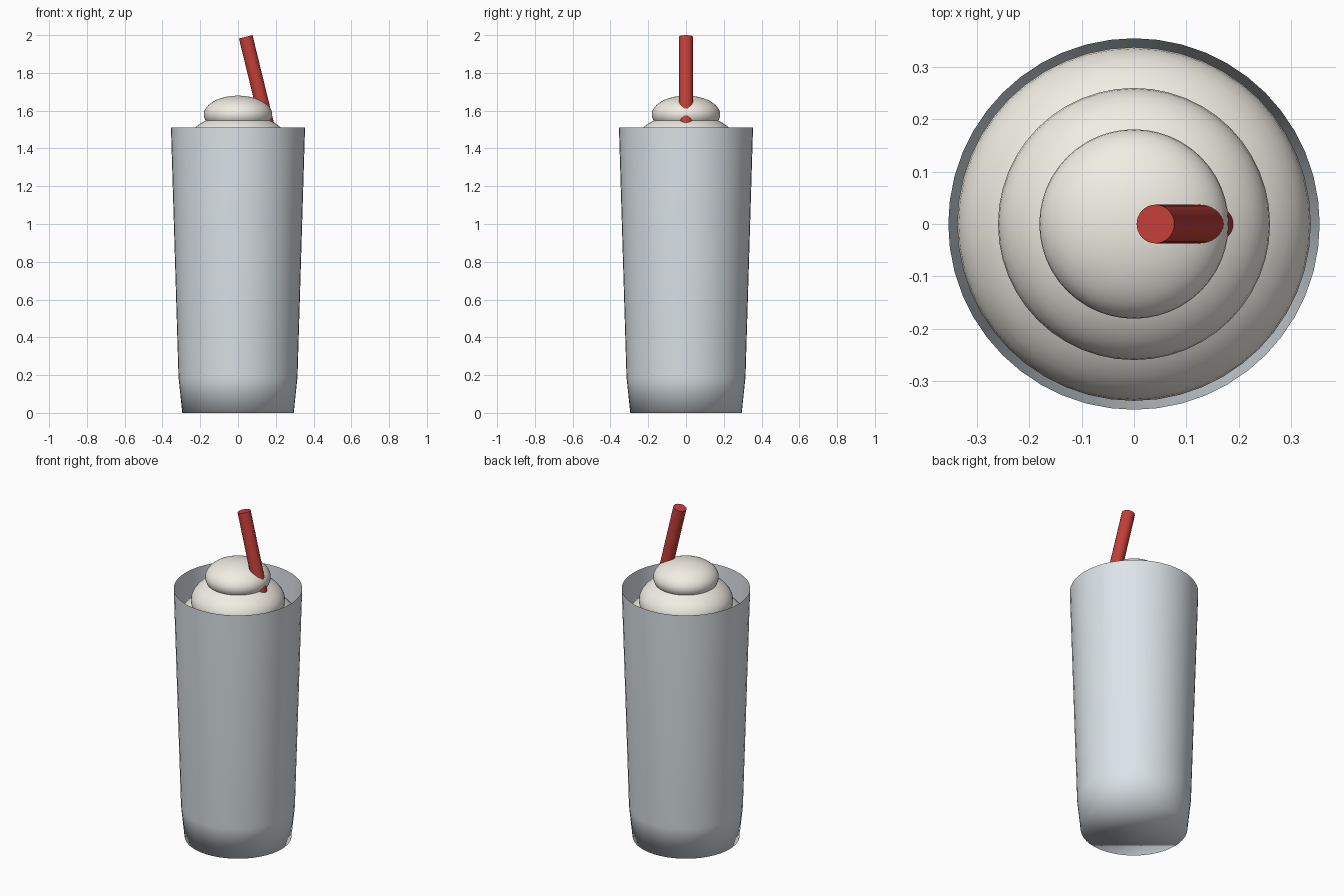
import bpy, bmesh
from math import radians, tan, cos, pi, sin
from mathutils import Matrix

if "Cube" in bpy.data.objects:
    bpy.data.objects.remove(bpy.data.objects["Cube"])


def material(name, rgb):
    m = bpy.data.materials.new(name)
    m.diffuse_color = (*rgb, 1)
    m.use_nodes = True
    m.node_tree.nodes["Principled BSDF"].inputs["Base Color"].default_value = m.diffuse_color
    return m


def finish(name, bm, mat, sharp_angle=None):
    me = bpy.data.meshes.new(name)
    bmesh.ops.recalc_face_normals(bm, faces=bm.faces)
    for f in bm.faces:
        f.smooth = True
        if sharp_angle:
            for e in f.edges:
                if e.is_manifold and e.calc_face_angle(0) > sharp_angle:
                    e.smooth = False
    bm.to_mesh(me)
    bm.free()
    ob = bpy.data.objects.new(name, me)
    me.materials.append(mat)
    bpy.context.collection.objects.link(ob)
    return ob


glass_mat = material("glass", (0.72, 0.78, 0.82))
cream_mat = material("cream", (0.88, 0.85, 0.78))
straw_mat = material("straw_red", (0.55, 0.05, 0.04))

# Tall glass: thin open-topped wall with a closed, softly shaded base
SEG = 48
bm = bmesh.new()
rings = [[bm.verts.new((r * cos(2 * pi * i / SEG), r * sin(2 * pi * i / SEG), z))
          for i in range(SEG)]
         for r, z in [(0.295, 0), (0.315, 0.19), (0.355, 1.51)]]
for low, high in zip(rings, rings[1:]):
    for i in range(SEG):
        j = (i + 1) % SEG
        bm.faces.new((low[i], low[j], high[j], high[i]))
bm.faces.new(rings[0][::-1])
glass = finish("glass", bm, glass_mat)
# open shell: make sure the wall faces outward
if glass.data.polygons[-1].normal.z > 0:
    glass.data.flip_normals()

# Three squashed scoops of cream
for name, r, z in [("cream_lower", 0.338, 1.30), ("cream_middle", 0.26, 1.44),
                   ("cream_top", 0.181, 1.58)]:
    bm = bmesh.new()
    bmesh.ops.create_uvsphere(bm, u_segments=48, v_segments=24, radius=r,
                              matrix=Matrix.Translation((0, 0, z)) @ Matrix.Diagonal((1, 1, 0.55, 1)))
    finish(name, bm, cream_mat)

# Leaning straw
TILT, LENGTH = radians(13.7), 0.9
bm = bmesh.new()
bmesh.ops.create_cone(bm, cap_ends=True, segments=32, radius1=0.037, radius2=0.037, depth=LENGTH,
                      matrix=Matrix.Translation((0.041, 0, 1.991)) @ Matrix.Rotation(-TILT, 4, 'Y')
                      @ Matrix.Translation((0, 0, -LENGTH / 2)))
finish("straw", bm, straw_mat, radians(40))
